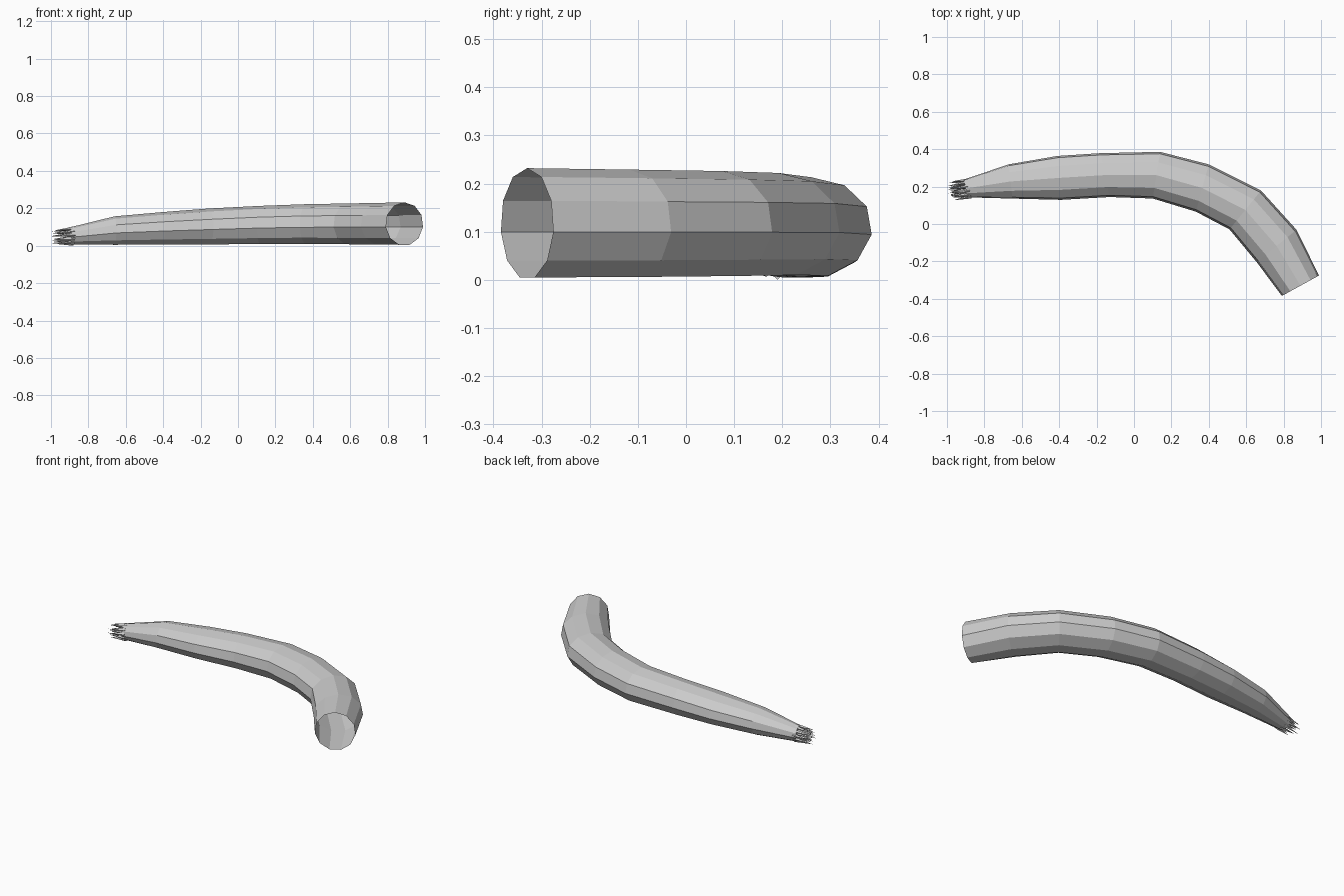
import bpy, bmesh, math, random
from mathutils import Vector

if "Cube" in bpy.data.objects:
    bpy.data.objects.remove(bpy.data.objects["Cube"])

random.seed(4)
SIDES = 11

# cross-sections: outer edge x,y / inner edge x,y / bottom z, top z
RINGS = [
    (0.99, -0.275, 0.79, -0.385, 0.005, 0.232),
    (0.87, -0.03, 0.655, -0.205, 0.006, 0.229),
    (0.68, 0.18, 0.51, -0.03, 0.008, 0.226),
    (0.40, 0.32, 0.33, 0.065, 0.01, 0.222),
    (0.14, 0.387, 0.10, 0.135, 0.009, 0.213),
    (-0.18, 0.38, -0.13, 0.143, 0.007, 0.199),
    (-0.41, 0.365, -0.39, 0.128, 0.006, 0.18),
    (-0.67, 0.32, -0.65, 0.135, 0.005, 0.157),
    (-0.91, 0.238, -0.89, 0.142, 0.008, 0.098),
]


def ring_point(ring, angle, scale=1.0):
    ox, oy, ix, iy, z0, z1 = ring
    side = Vector((ox - ix, oy - iy, 0)) / 2
    low = math.cos(math.pi / SIDES)
    r = (z1 - z0) / (1 + low)
    mid = Vector(((ox + ix) / 2, (oy + iy) / 2, z1 - r))
    return mid + scale * (side * math.sin(angle) + Vector((0, 0, r * math.cos(angle))))


def make_object(name, bm):
    bmesh.ops.recalc_face_normals(bm, faces=bm.faces)
    mesh = bpy.data.meshes.new(name)
    bm.to_mesh(mesh)
    bm.free()
    obj = bpy.data.objects.new(name, mesh)
    bpy.context.collection.objects.link(obj)
    return obj


# curved tapering tube, open at the wide end
bm = bmesh.new()
loops = [[bm.verts.new(ring_point(r, 2 * math.pi * k / SIDES)) for k in range(SIDES)]
         for r in RINGS]
for a, b in zip(loops, loops[1:]):
    for k in range(SIDES):
        n = (k + 1) % SIDES
        bm.faces.new((a[k], a[n], b[n], b[k]))
bm.faces.new(loops[-1])
make_object("tail_body", bm)

# tuft of slim pointed hairs at the narrow end
bm = bmesh.new()


def hair(base, tip, radius):
    axis = (tip - base).normalized()
    u = axis.cross(Vector((0, 0, 1))).normalized()
    v = axis.cross(u)
    ring = [bm.verts.new(base + radius * (u * math.cos(t) + v * math.sin(t)))
            for t in (0, math.pi / 2, math.pi, 1.5 * math.pi)]
    point = bm.verts.new(tip)
    for k in range(4):
        bm.faces.new((ring[k], ring[(k + 1) % 4], point))
    bm.faces.new(ring)


for count, scale in ((11, 0.9), (8, 0.6), (4, 0.25)):
    for k in range(count):
        base = ring_point(RINGS[-1], 2 * math.pi * (k + 0.5) / count, scale)
        tip = base + Vector((random.uniform(-0.1, -0.07), random.uniform(-0.022, -0.002),
                             random.uniform(-0.02, -0.008) * base.z / 0.08))
        tip.x = max(tip.x, -1.0)
        tip.z = max(tip.z, 0.002)
        hair(base + Vector((0.02, 0, 0)), tip, 0.011)
make_object("tail_tuft", bm)
